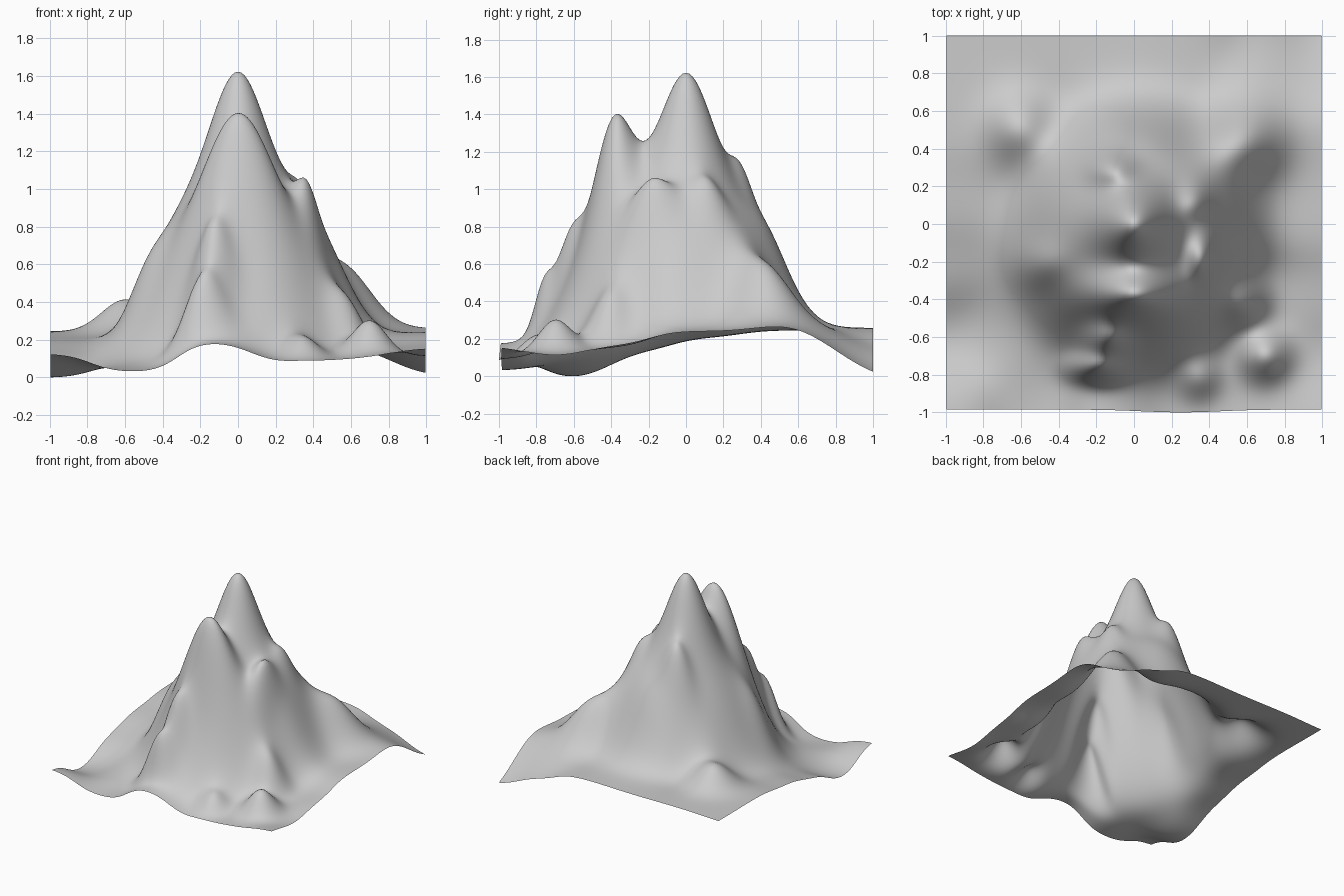
import bpy, bmesh
from math import exp

if "Cube" in bpy.data.objects:
    bpy.data.objects.remove(bpy.data.objects["Cube"])

# Ground level control points: x, y, height
GROUND = [
    (-1, -1, .13), (-.55, -1, .04), (-.1, -1, .18), (.25, -1, .09), (.65, -1, .11), (1, -1, .16),
    (1, -.72, .12), (1, -.4, .17), (1, 0, .245), (1, .4, .26), (1, .65, .24), (1, .82, .13), (1, 1, .03),
    (.7, 1, .14), (.3, 1, .26), (-.2, 1, .26), (-.65, 1, .26), (-1, 1, .25),
    (-1, .5, .25), (-1, .1, .21), (-1, -.25, .13), (-.95, -.6, .01), (-.6, -.65, .08),
    (0, 0, .2), (-.5, .5, .24), (.5, .5, .25), (.4, -.8, .1), (.7, -.45, .14),
    (-.5, -.4, .14), (0, .7, .27), (-.5, 0, .2), (.7, .75, .24), (.65, .1, .24), (0, -.5, .14),
]

# Peaks and knolls: x, y, summit height, width in x, width in y
PEAKS = [
    (0, 0, 1.63, .20, .20),
    (0, -.39, 1.40, .24, .14),
    (.37, -.20, 1.04, .08, .14),
    (.33, .12, 1.04, .085, .10),
    (-.12, .29, 1.14, .12, .09),
    (-.14, -.63, .79, .12, .10),
    (-.20, -.77, .53, .13, .075),
    (.58, .43, .60, .20, .20),
    (.59, -.43, .42, .12, .12),
    (.70, -.71, .31, .13, .13),
    (.35, -.82, .22, .11, .11),
    (-.61, .51, .42, .17, .18),
    (-.50, -.22, .60, .13, .13),
    (-.02, .45, .79, .25, .13),
]

levels = [p[2] for p in GROUND]
amps = [0.0] * len(PEAKS)


def ground(x, y):
    """Smooth blend of the ground control points."""
    total = weight = 0
    for (px, py, _), pz in zip(GROUND, levels):
        w = exp(-((x - px) ** 2 + (y - py) ** 2) / .24 ** 2) + 1e-9
        total += w * pz
        weight += w
    return total / weight


def body(x, y):
    """Broad dome under the peaks, flat on top with steep flanks."""
    ry = .60 if y > -.06 else .62
    q = ((x - .03) / .56) ** 2 + ((y + .06) / ry) ** 2
    return .78 * exp(-q * q)


def height(x, y):
    z = ground(x, y) + body(x, y)
    for a, (px, py, _, wx, wy) in zip(amps, PEAKS):
        z += a * exp(-((x - px) / wx) ** 2 - ((y - py) / wy) ** 2)
    return z


# Tune the ground so it passes close to its control points
for _ in range(6):
    for i, (px, py, pz) in enumerate(GROUND):
        levels[i] += .8 * (pz - ground(px, py))

# Adjust every bump until its summit reaches the wanted height
for _ in range(25):
    for i, (px, py, pz, wx, wy) in enumerate(PEAKS):
        amps[i] += pz - height(px, py)

# Terrain sheet
bm = bmesh.new()
bmesh.ops.create_grid(bm, x_segments=120, y_segments=120, size=1)
for v in bm.verts:
    x, y = v.co.x, v.co.y
    v.co.z = height(x, y)
    v.co.x = x * .995
    # front edge bows out slightly
    v.co.y = y if y > 0 else y * (.985 + .015 * exp(-((x - .25) / .3) ** 2))
low = min(v.co.z for v in bm.verts)
for v in bm.verts:
    v.co.z -= low
for f in bm.faces:
    f.smooth = True
mesh = bpy.data.meshes.new("mountain_terrain")
bm.to_mesh(mesh)
bm.free()
obj = bpy.data.objects.new("mountain_terrain", mesh)
bpy.context.collection.objects.link(obj)
